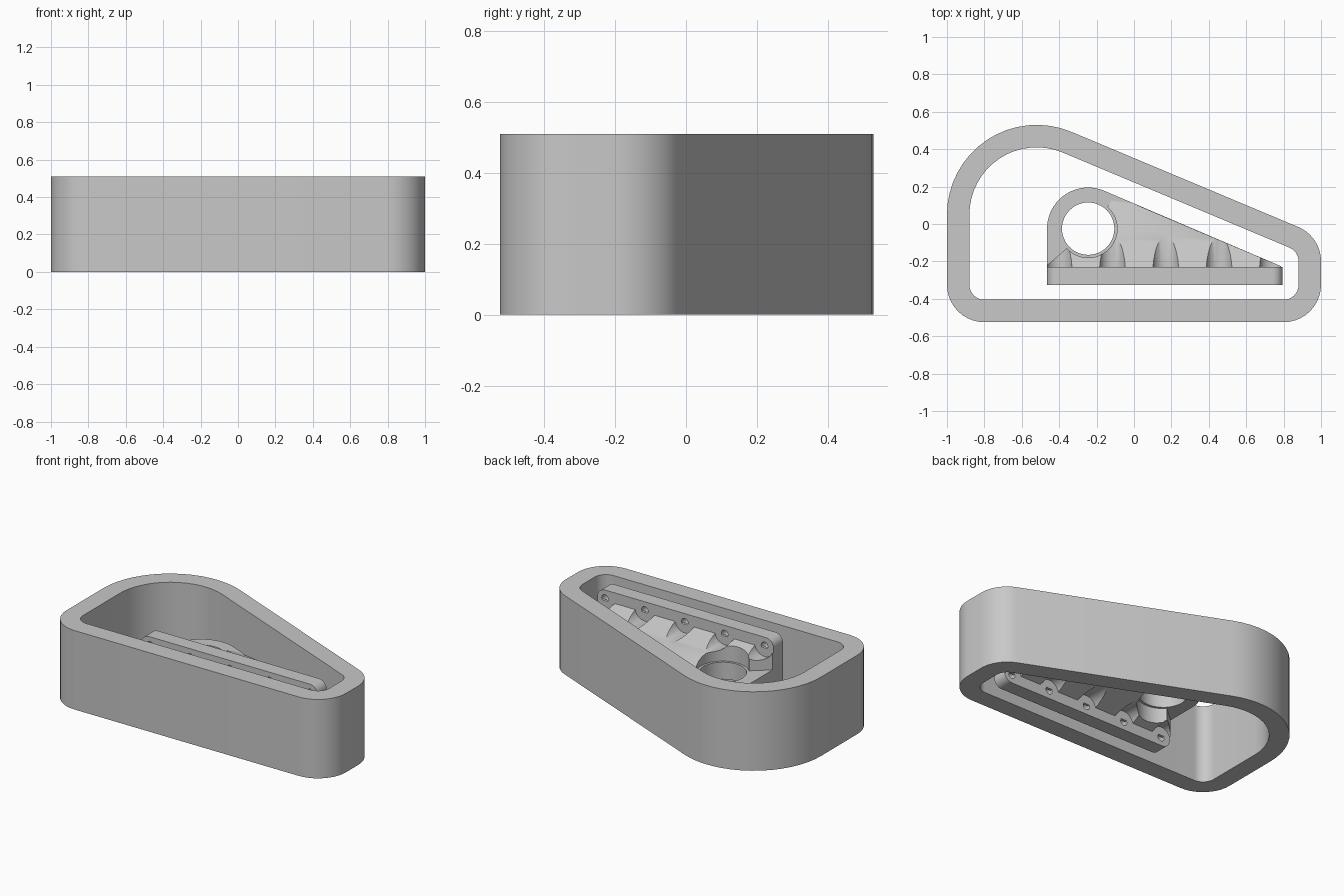
import bpy, bmesh, math
from mathutils import Matrix, Vector

cube = bpy.data.objects.get("Cube")
if cube:
    bpy.data.objects.remove(cube, do_unlink=True)

grey = bpy.data.materials.new("light_grey")
grey.use_nodes = True
colour = (0.58, 0.58, 0.58, 1)
grey.diffuse_color = colour
grey.node_tree.nodes["Principled BSDF"].inputs["Base Color"].default_value = colour

MID = 0.255          # mirror height of the bracket
BACK = -0.23         # rear face of the flange


def arc(cx, cy, r, a0, a1, n=10):
    return [(cx + r * math.cos(math.radians(a0 + (a1 - a0) * i / n)),
             cy + r * math.sin(math.radians(a0 + (a1 - a0) * i / n))) for i in range(n + 1)]


def prism(name, pts, lo, hi, axis="Z"):
    """Extrude a 2D outline along Z (x,y), Y (x,z) or X (y,z)."""
    place = {"Z": lambda a, b, c: (a, b, c),
             "Y": lambda a, b, c: (a, c, b),
             "X": lambda a, b, c: (c, a, b)}[axis]
    bm = bmesh.new()
    face = bm.faces.new([bm.verts.new(place(a, b, lo)) for a, b in pts])
    ext = bmesh.ops.extrude_face_region(bm, geom=[face])
    moved = [v for v in ext["geom"] if isinstance(v, bmesh.types.BMVert)]
    bmesh.ops.translate(bm, verts=moved, vec=Vector(place(0, 0, hi - lo)))
    bmesh.ops.recalc_face_normals(bm, faces=bm.faces)
    mesh = bpy.data.meshes.new(name)
    bm.to_mesh(mesh)
    bm.free()
    mesh.materials.append(grey)
    ob = bpy.data.objects.new(name, mesh)
    bpy.context.collection.objects.link(ob)
    return ob


def disc(name, cx, cy, r, lo, hi, axis="Z", n=32):
    return prism(name, arc(cx, cy, r, 0, 360, n)[:-1], lo, hi, axis)


def combine(ob, tools, operation="DIFFERENCE"):
    for tool in tools:
        tool.hide_render = True
        mod = ob.modifiers.new("cut", "BOOLEAN")
        mod.operation, mod.solver, mod.object = operation, "EXACT", tool
    deps = bpy.context.evaluated_depsgraph_get()
    mesh = bpy.data.meshes.new_from_object(ob.evaluated_get(deps))
    ob.modifiers.clear()
    ob.data = mesh
    for tool in tools:
        bpy.data.objects.remove(tool, do_unlink=True)
    return ob


# Outer wall: a rounded, tapering ring
def wall_outline(inset):
    r, big = 0.2 - inset, 0.48 - inset
    return (arc(0.8, -0.325, r, 270, 360) + arc(0.8, -0.2, r, 0, 67.2)
            + arc(-0.52, 0.05, big, 67.2, 180, 16) + arc(-0.8, -0.325, r, 180, 270))


outer_wall = prism("outer_wall", wall_outline(0), 0, 0.51)
combine(outer_wall, [prism("wall_opening", wall_outline(0.12), -0.1, 0.7)])

# Mounting flange with two rows of screw holes
x0, x1, z0, z1, r = -0.465, 0.795, 0.01, 0.5, 0.055
flange_outline = (arc(x1 - r, z0 + r, r, 270, 360, 8) + arc(x1 - r, z1 - r, r, 0, 90, 8)
                  + arc(x0 + r, z1 - r, r, 90, 180, 8) + arc(x0 + r, z0 + r, r, 180, 270, 8))
flange = prism("mounting_flange", flange_outline, -0.325, BACK, "Y")
screw_spots = [(-0.4 + 0.285 * i, z) for i in range(5) for z in (z0 + r, z1 - r)]
combine(flange, [disc("screw_hole", x, z, 0.024, -0.5, 0, "Y", 16) for x, z in screw_spots])

# Flat web plate ending in a round eye
boss = (-0.245, -0.025)
plate_outline = ([(x0, BACK - 0.01), (x1 - 0.01, BACK - 0.01), (x1 - 0.01, BACK + 0.005)]
                 + arc(*boss, 0.22, 67, 180, 20))
web_plate = prism("eye_plate", plate_outline, MID - 0.055, MID + 0.055)
combine(web_plate, [disc("eye_hole", *boss, 0.14, -0.1, 0.7, n=48)])

# Sloped gusset, thick at the flange and thinning to the plate, with screw clearances
gusset_plan = [(x0, BACK - 0.01), (x1 - 0.01, BACK - 0.01), (x1 - 0.01, BACK + 0.005),
               (0, 0.108), (-0.12, 0.125), (-0.2, 0.0), (-0.36, -0.13), (x0, BACK + 0.01)]
gusset = prism("sloped_gusset", gusset_plan, 0, 0.51)
slope = [(-0.3, 0.2), (0.2, 0.03), (0.2, -0.03), (-0.3, -0.2)]
combine(gusset, [prism("slope_limit", [(y, MID + h) for y, h in slope], -1, 1, "X")], "INTERSECT")
clearances = [disc("clearance", x, z, 0.07, BACK, 0.4, "Y", 32) for x, z in screw_spots]
combine(gusset, clearances + [disc("eye_clearance", *boss, 0.155, -0.1, 0.7, n=48)])

# Smooth curved sides, keep crisp edges
bpy.ops.object.select_all(action="DESELECT")
for ob in (outer_wall, flange, web_plate, gusset):
    ob.select_set(True)
bpy.context.view_layer.objects.active = outer_wall
bpy.ops.object.shade_smooth_by_angle(angle=math.radians(30))
